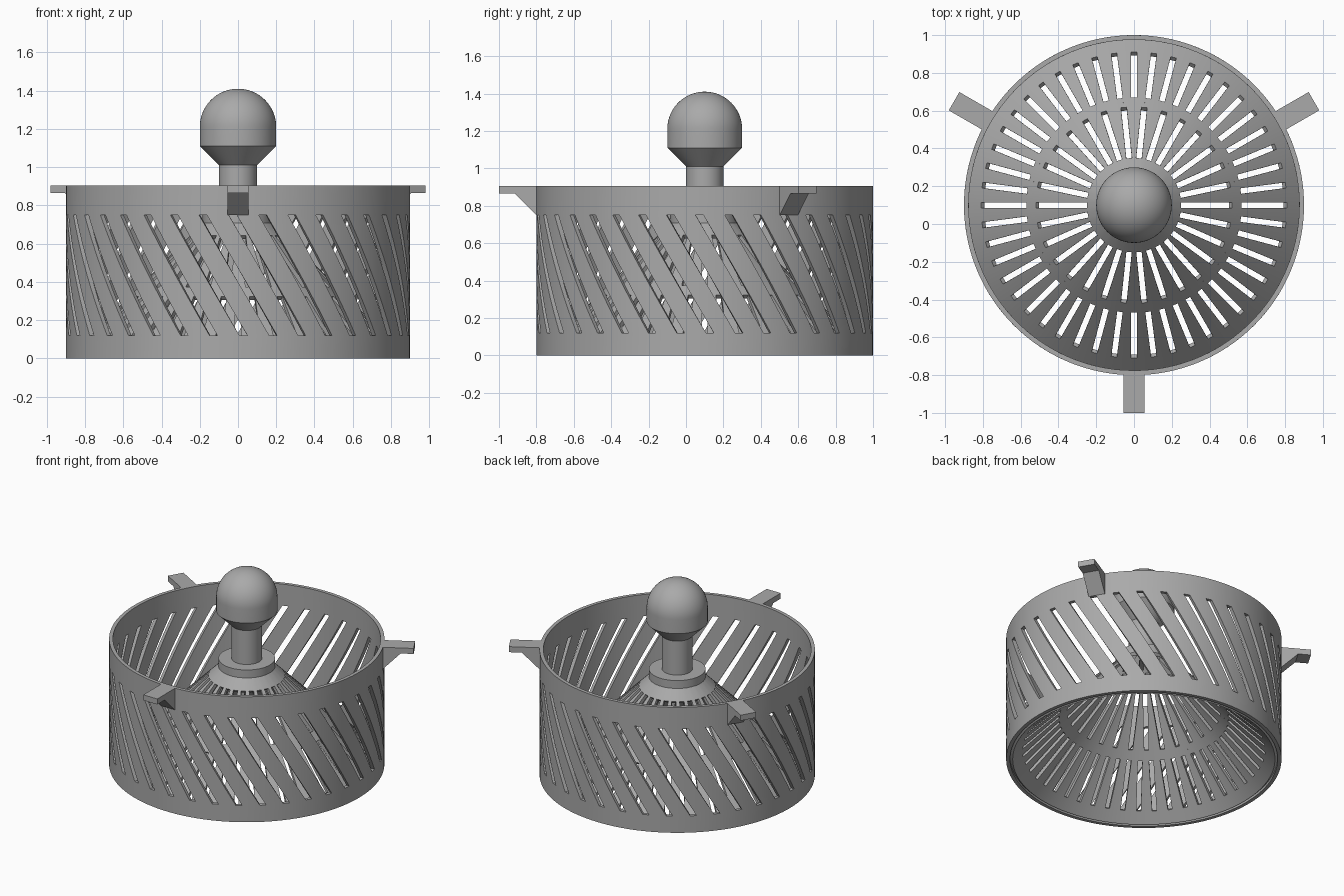
import bpy, bmesh
from math import sin, cos, pi, radians, hypot
from mathutils import Matrix

cube = bpy.data.objects.get("Cube")
if cube:
    bpy.data.objects.remove(cube, do_unlink=True)

AXIS_Y = 0.1          # the basket axis sits slightly behind the origin
grey = bpy.data.materials.new("plain grey")
grey.use_nodes = True
COLOUR = (0.4, 0.4, 0.4, 1)
grey.diffuse_color = COLOUR
grey.node_tree.nodes["Principled BSDF"].inputs["Base Color"].default_value = COLOUR


def finish(name, bm, thickness=0):
    """Turn a bmesh into a smooth-by-angle object, optionally thickened inward."""
    bmesh.ops.recalc_face_normals(bm, faces=bm.faces)
    mesh = bpy.data.meshes.new(name)
    bm.to_mesh(mesh)
    bm.free()
    mesh.materials.append(grey)
    obj = bpy.data.objects.new(name, mesh)
    obj.location.y = AXIS_Y
    bpy.context.collection.objects.link(obj)
    bpy.ops.object.select_all(action='DESELECT')
    obj.select_set(True)
    bpy.context.view_layer.objects.active = obj
    if thickness:
        solid = obj.modifiers.new("thickness", 'SOLIDIFY')
        solid.thickness = thickness
        solid.offset = -1
        bpy.ops.object.modifier_apply(modifier=solid.name)
    bpy.ops.object.shade_smooth_by_angle(angle=radians(30))
    return obj


def slotted_shell(name, rows, count, width, gap_steps, thickness, start=0):
    """Revolved shell with slots; rows are (radius, z, twist, slot begins above)."""
    bm = bmesh.new()
    period = 2 * pi / count
    rings = []
    for r, z, twist, _ in rows:
        half = width / 2 / r
        ring = []
        for i in range(count):
            base = start + i * period + twist
            for k in range(gap_steps + 1):
                # first column is the slot, the rest divide the bar beside it
                a = base - half if k == 0 else base + half + (k - 1) * (period - 2 * half) / gap_steps
                ring.append(bm.verts.new((r * cos(a), r * sin(a), z)))
        rings.append(ring)
    n = len(rings[0])
    for j in range(len(rows) - 1):
        for c in range(n):
            if rows[j][3] and c % (gap_steps + 1) == 0:
                continue
            d = (c + 1) % n
            bm.faces.new((rings[j][c], rings[j][d], rings[j + 1][d], rings[j + 1][c]))
    return finish(name, bm, thickness)


def lathe(name, profile, steps=96):
    """Spin a radius/height profile around the axis."""
    bm = bmesh.new()
    verts = [bm.verts.new((r, 0, z)) for r, z in profile]
    edges = [bm.edges.new(pair) for pair in zip(verts, verts[1:])]
    bmesh.ops.spin(bm, geom=verts + edges, cent=(0, 0, 0), axis=(0, 0, 1),
                   angle=2 * pi, steps=steps, use_duplicate=False)
    bmesh.ops.remove_doubles(bm, verts=bm.verts, dist=1e-4)
    return finish(name, bm)


# Outer wall with slanted slots
R, TOP, LOW, HIGH, LEAN = 0.9, 0.905, 0.12, 0.75, 0.37
STEPS = 10
wall = [(R, 0, LEAN / 2 / R, False)]
for i in range(STEPS + 1):
    t = i / STEPS
    wall.append((R, LOW + t * (HIGH - LOW), (0.5 - t) * LEAN / R, i < STEPS))
wall.append((R, TOP, -LEAN / 2 / R, False))
slotted_shell("outer_wall", wall, 36, 0.042, 5, 0.025, start=radians(-90))


# Inner cone, two bands of radial slots
def cone_rows(*radii):
    return [(r, 0.893 - r, 0, i == 1) for i, r in enumerate(radii)]


slotted_shell("cone_lower_band", cone_rows(0.875, 0.81, 0.57, 0.545), 48, 0.03, 4, 0.025)
slotted_shell("cone_upper_band", cone_rows(0.545, 0.52, 0.25, 0.17), 30, 0.03, 6, 0.025)

# Collar, stem and ball knob
lathe("collar", [(0, 0.69), (0.185, 0.69), (0.185, 0.765), (0, 0.765)])
dome = [(0.2 * cos(i * pi / 40), 1.21 + 0.2 * sin(i * pi / 40)) for i in range(20)]
lathe("knob", [(0, 0.75), (0.1, 0.75), (0.1, 1.01), (0.2, 1.11)] + dome + [(0, 1.41)])

# Three support tabs with sloping braces
TAB = [(0.88, 0.905), (1.1, 0.905), (1.1, 0.865), (1.015, 0.865), (0.9, 0.75), (0.88, 0.75)]
for name, angle in (("front_tab", -90), ("left_tab", 30), ("right_tab", 150)):
    bm = bmesh.new()
    face = bm.faces.new([bm.verts.new((r, -0.056, z)) for r, z in TAB])
    side = bmesh.ops.extrude_face_region(bm, geom=[face])["geom"]
    bmesh.ops.translate(bm, vec=(0, 0.112, 0),
                        verts=[v for v in side if isinstance(v, bmesh.types.BMVert)])
    bm.transform(Matrix.Rotation(radians(angle), 4, 'Z'))
    finish(name, bm)
